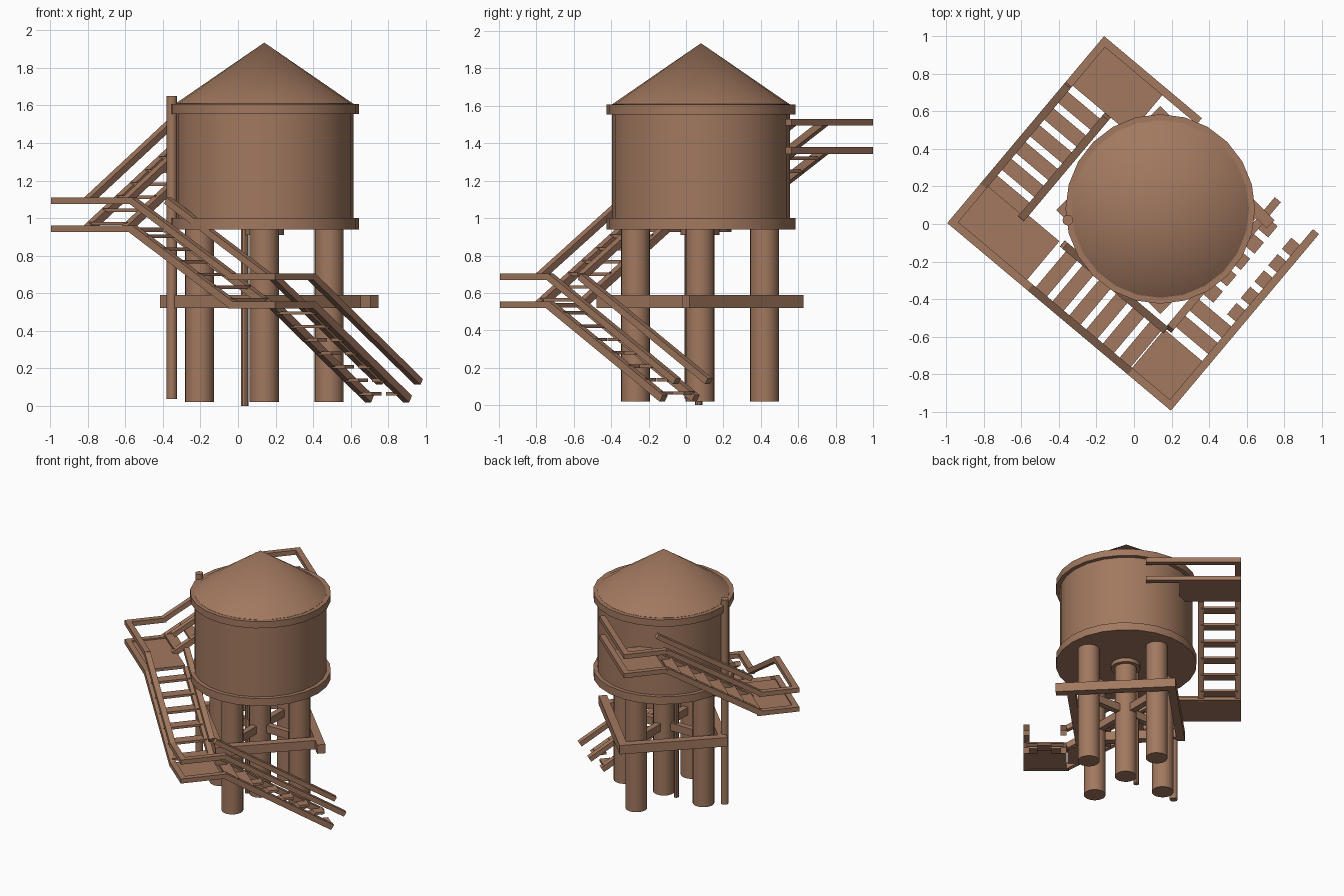
import bpy, bmesh, math
from mathutils import Matrix, Vector

if "Cube" in bpy.data.objects:
    bpy.data.objects.remove(bpy.data.objects["Cube"])

wood = bpy.data.materials.new("brown_wood")
wood.diffuse_color = (0.36, 0.19, 0.115, 1)
wood.use_nodes = True
wood.node_tree.nodes["Principled BSDF"].inputs["Base Color"].default_value = wood.diffuse_color
CX, CY = 0.14, 0.08                       # tank axis


def finish(name, bm, smooth=False):
    me = bpy.data.meshes.new(name)
    bm.to_mesh(me)
    bm.free()
    me.materials.append(wood)
    ob = bpy.data.objects.new(name, me)
    bpy.context.collection.objects.link(ob)
    if smooth:
        bpy.ops.object.select_all(action='DESELECT')
        ob.select_set(True)
        bpy.context.view_layer.objects.active = ob
        bpy.ops.object.shade_smooth_by_angle(angle=math.radians(35))
    return ob


def cyl(name, x, y, r, z0, z1, n=20, r2=None):
    bm = bmesh.new()
    bmesh.ops.create_cone(bm, cap_ends=True, segments=n, radius1=r,
                          radius2=r if r2 is None else r2, depth=z1 - z0)
    bmesh.ops.translate(bm, verts=bm.verts, vec=(x, y, (z0 + z1) / 2))
    return finish(name, bm, True)


def bar(name, p, q, w, h, frame):
    """Box running from p to q (frame coordinates), w wide and h tall."""
    p, q = Vector(p), Vector(q)
    d = (q - p).normalized()
    side = Vector((0, 0, 1)).cross(d).normalized()
    up = d.cross(side)
    rot = Matrix((d, side, up)).transposed().to_4x4()
    m = frame @ Matrix.Translation((p + q) / 2) @ rot @ Matrix.Diagonal(((q - p).length, w, h, 1))
    bm = bmesh.new()
    bmesh.ops.create_cube(bm, size=1, matrix=m)
    return finish(name, bm)


# Tank, bands and roof
cyl("tank", CX, CY, 0.475, 0.945, 1.61, 24)
cyl("bottom_band", CX, CY, 0.505, 0.94, 1.0, 24)
cyl("top_band", CX, CY, 0.505, 1.555, 1.608, 24)
cyl("roof", CX, CY, 0.48, 1.605, 1.935, 24, 0.0)

# Legs, centre pipe and its collar, thin pipes
for i in range(4):
    a = i * math.pi / 2
    cyl("leg", CX + 0.345 * math.cos(a), CY - 0.005 + 0.345 * math.sin(a), 0.078, 0.02, 0.95)
cyl("centre_pipe", CX, CY - 0.005, 0.078, 0.02, 0.94)
cyl("pipe_collar", CX, CY - 0.005, 0.105, 0.91, 0.945)
cyl("thin_pipe", 0.036, 0.068, 0.02, 0.0, 0.94, 10)
cyl("tall_pipe", -0.353, 0.02, 0.028, 0.035, 1.65, 12)

# Square brace frame around the legs, one beam longer, and a cross inside
base = Matrix.Translation((CX, CY - 0.005, 0.555))
for i in range(4):
    f = base @ Matrix.Rotation(math.radians(45 + 90 * i), 4, 'Z')
    end = -0.47 if i == 0 else -0.392
    bar("brace_beam", (0.362, end, 0), (0.362, 0.392, 0), 0.06, 0.07, f)
for i in range(2):
    f = base @ Matrix.Rotation(math.radians(90 * i), 4, 'Z')
    bar("cross_brace", (-0.33, 0, 0), (0.33, 0, 0), 0.045, 0.06, f)

# Stair frame: origin at the left landing corner, s along the front, t along the side
F = Matrix.Translation((-0.995, 0.005, 0)) @ Matrix.Rotation(math.radians(-40), 4, 'Z')
W, H = 0.042, 0.036                       # rail width and height
S, T = 1.555, 1.30                        # outer length of front and side
RAIL = 0.15                               # rail height above the edge beam


def edges(name, p, q):
    """Edge beam at deck level and a hand rail above it."""
    bar(name + "_edge", p, q, W, H, F)
    bar(name + "_rail", (p[0], p[1], p[2] + RAIL), (q[0], q[1], q[2] + RAIL), W, H, F)


def deck(name, s0, s1, t0, t1, z):
    tm = (t0 + t1) / 2
    bar(name, (s0, tm, z), (s1, tm, z), t1 - t0, 0.024, F)


def flight(name, p, q, off, n, broken=99, extra=0.0):
    """Two stringers, two rails and n treads from p (top) to q (bottom)."""
    p, q, off = Vector(p), Vector(q), Vector(off)
    up = Vector((0, 0, RAIL))
    tail = (q - p).normalized() * extra
    run = Vector((q.x - p.x, q.y - p.y, 0)).normalized()
    for o in (Vector(), off):
        bar(name + "_stringer", p + o, q + o, W, 0.042, F)
        bar(name + "_rail", p + o + up, q + o + up + tail, W, H, F)
    for i in range(n):
        c = p.lerp(q, (i + 0.6) / n)
        spans = [(0.0, 1.0)] if i < broken else [(0.0, 0.30), (0.66, 1.0)]
        for a, b in spans:
            bar(name + "_tread", c + off * a, c + off * b, 0.078, 0.018, F)


h = W / 2
# Lower landing
deck("lower_landing", 1.25, S, 0, 0.31, 0.533)
edges("lower_landing_front", (1.23, h, 0.537), (S, h, 0.537))
edges("lower_landing_side", (S - h, 0, 0.537), (S - h, 0.34, 0.537))
# Middle landing
deck("middle_landing", 0, 0.52, 0, 0.31, 0.938)
edges("middle_landing_front", (0, h, 0.943), (0.56, h, 0.943))
edges("middle_landing_side", (h, 0, 0.943), (h, 0.30, 0.943))
# Upper landing, its outer edge running on behind the tank
deck("upper_landing", 0, 0.44, T - 0.31, T, 1.357)
edges("upper_landing_back", (0, T - h, 1.362), (0.68, T - h, 1.362))
edges("upper_landing_side", (h, T - 0.32, 1.362), (h, T, 1.362))

# Stair flights, the lowest with broken treads
flight("upper_stair", (h, 0.98, 1.362), (h, 0.28, 0.943), (0.265, 0, 0), 6)
flight("middle_stair", (0.55, h, 0.943), (1.25, h, 0.537), (0, 0.29, 0), 6)
flight("lower_stair", (S - h, 0.33, 0.537), (S - h, 1.125, 0.036), (-0.265, 0, 0), 7, 2, 0.11)
